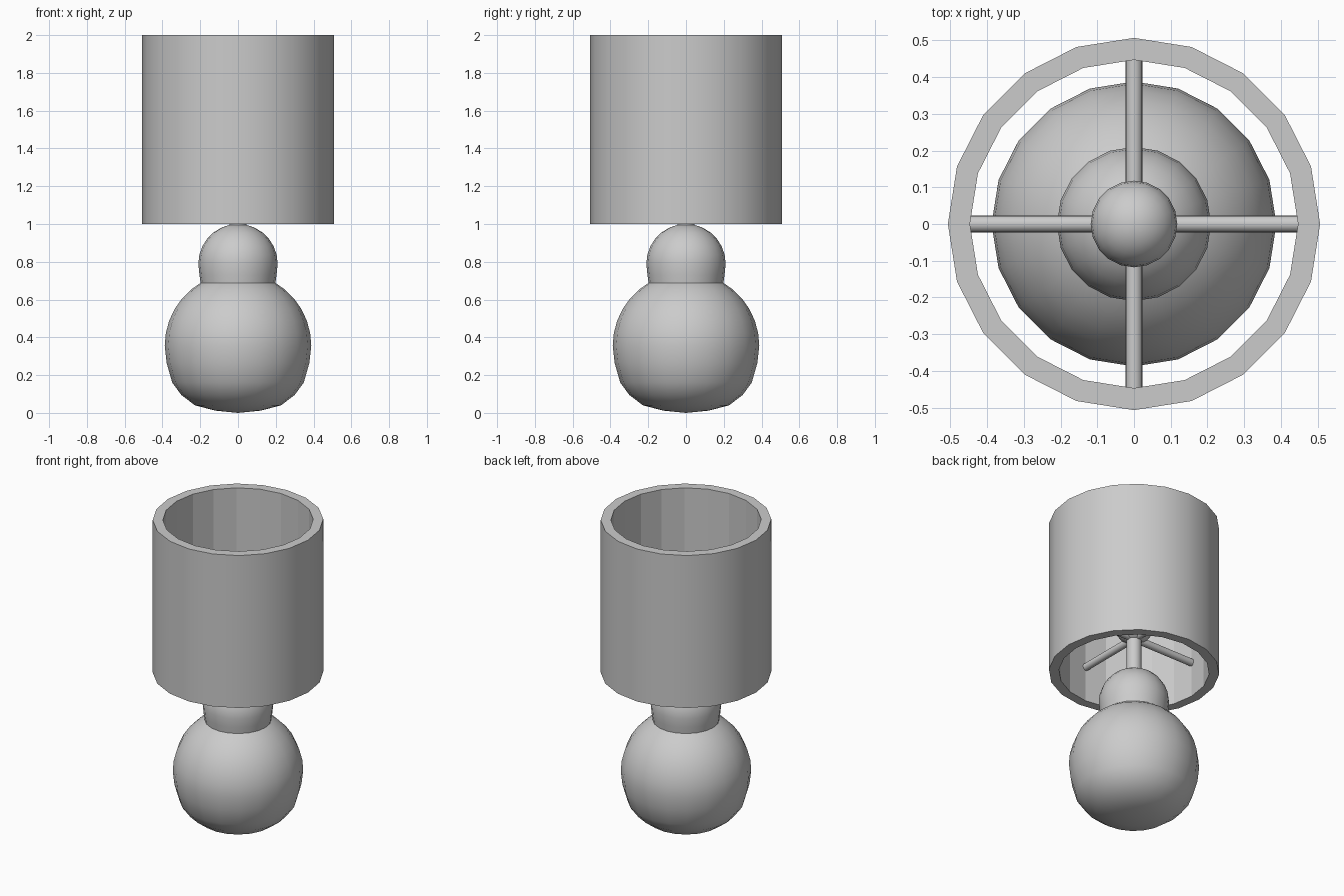
import bpy, bmesh
from math import pi, sin, cos, radians, sqrt
from mathutils import Matrix

if "Cube" in bpy.data.objects:
    bpy.data.objects.remove(bpy.data.objects["Cube"])

SIDES = 20


def finish(name, bm, angle=40):
    bmesh.ops.recalc_face_normals(bm, faces=bm.faces)
    mesh = bpy.data.meshes.new(name)
    bm.to_mesh(mesh)
    bm.free()
    ob = bpy.data.objects.new(name, mesh)
    bpy.context.collection.objects.link(ob)
    bpy.ops.object.select_all(action='DESELECT')
    ob.select_set(True)
    bpy.context.view_layer.objects.active = ob
    bpy.ops.object.shade_smooth_by_angle(angle=radians(angle))
    return ob


def lathe(name, profile, closed=False):
    """Spin (radius, height) points about z; radius 0 makes a pole."""
    bm = bmesh.new()
    rings = []
    for r, z in profile:
        if r == 0:
            rings.append([bm.verts.new((0, 0, z))] * SIDES)
        else:
            rings.append([bm.verts.new((r * cos(2 * pi * i / SIDES), r * sin(2 * pi * i / SIDES), z))
                          for i in range(SIDES)])
    pairs = list(zip(rings, rings[1:]))
    if closed:
        pairs.append((rings[-1], rings[0]))
    for a, b in pairs:
        for i in range(SIDES):
            j = (i + 1) % SIDES
            corners = list(dict.fromkeys((a[i], a[j], b[j], b[i])))
            bm.faces.new(corners)
    return finish(name, bm)


def arc(radius, centre, start, end, steps):
    """Sphere profile between two latitudes in degrees."""
    pts = []
    for k in range(steps + 1):
        a = radians(start + (end - start) * k / steps)
        r = radius * cos(a)
        pts.append((r if r > 1e-5 else 0, centre + radius * sin(a)))
    return pts


# Rounded base: coarser, flattened underside and a round top
lathe("base_globe", [(0, 0), (0.12, 0.012), (0.228, 0.04), (0.30, 0.095), (0.348, 0.16), (0.378, 0.265)]
      + arc(0.388, 0.355, 0, 90, 9))

# Upper ball of the base
lathe("neck_globe", [(0, 0.68), (0.197, 0.68), (0.204, 0.73)] + arc(0.21, 0.79, 0, 90, 7))

# Lamp shade: an open tube, with facets showing on the inner wall
shade = lathe("lamp_shade", [(0.507, 1), (0.507, 2), (0.447, 2), (0.447, 1)], closed=True)
for p in shade.data.polygons:
    if abs(p.normal.z) < 0.5 and p.normal.dot(p.center) - p.normal.z * p.center.z < 0:
        p.use_smooth = False

# Stem and bulb
lathe("stem", [(0, 0.95), (0.045, 0.95), (0.045, 1.26), (0, 1.26)])
lathe("bulb", arc(0.118, 1.32, -90, 90, 12))

# Four spokes holding the shade
for n in range(4):
    bm = bmesh.new()
    length = 0.45
    turn = (Matrix.Translation((0, 0, 1.23)) @ Matrix.Rotation(n * pi / 2, 4, 'Z')
            @ Matrix.Rotation(pi / 2, 4, 'Y') @ Matrix.Translation((0, 0, length / 2)))
    bmesh.ops.create_cone(bm, cap_ends=True, segments=16, radius1=0.023, radius2=0.023,
                          depth=length, matrix=turn)
    finish("spoke_%d" % (n + 1), bm)
